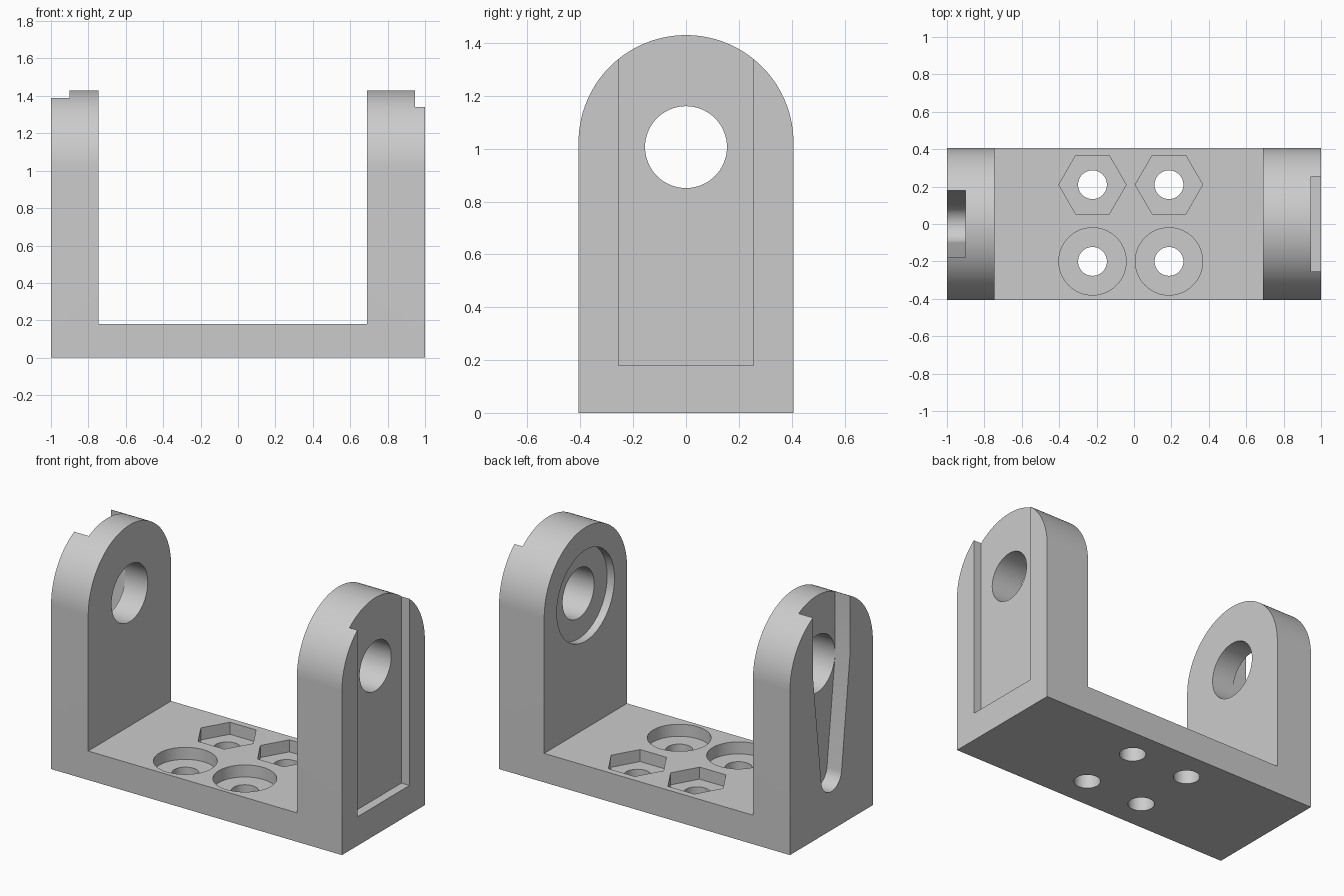
import bpy
import bmesh
from math import sin, cos, pi, radians

cube = bpy.data.objects.get("Cube")
if cube:
    bpy.data.objects.remove(cube, do_unlink=True)

HOLE_Z = 1.006   # axis shared by both arm holes
FLOOR_Z = 0.18   # top of the base plate


def arc(cx, cy, r, start=0.0, end=360.0, n=64):
    """Points along an arc; a full circle leaves out the repeated end point."""
    count = n if end - start >= 360 else n + 1
    angles = [radians(start + (end - start) * i / n) for i in range(count)]
    return [(cx + r * cos(a), cy + r * sin(a)) for a in angles]


def prism(name, profile, axis, lo, hi):
    """Extrude a 2D profile along x (y,z points), y (x,z points) or z (x,y points)."""
    place = {"x": lambda p, t: (t, p[0], p[1]),
             "y": lambda p, t: (p[0], t, p[1]),
             "z": lambda p, t: (p[0], p[1], t)}[axis]
    bm = bmesh.new()
    face = bm.faces.new([bm.verts.new(place(p, lo)) for p in profile])
    top = bmesh.ops.extrude_face_region(bm, geom=[face])["geom"]
    shift = place((0, 0), hi - lo)
    bmesh.ops.translate(bm, vec=shift,
                        verts=[v for v in top if isinstance(v, bmesh.types.BMVert)])
    bmesh.ops.recalc_face_normals(bm, faces=bm.faces)
    mesh = bpy.data.meshes.new(name)
    bm.to_mesh(mesh)
    bm.free()
    obj = bpy.data.objects.new(name, mesh)
    bpy.context.collection.objects.link(obj)
    return obj


def combine(target, cutter, operation="DIFFERENCE"):
    """Apply a boolean and discard the helper."""
    cutter.hide_render = True
    mod = target.modifiers.new("cut", "BOOLEAN")
    mod.operation = operation
    mod.solver = "EXACT"
    mod.object = cutter
    bpy.context.view_layer.objects.active = target
    bpy.ops.object.modifier_apply(modifier=mod.name)
    bpy.data.objects.remove(cutter, do_unlink=True)


# U-shaped bracket, trimmed to the arched side outline
u_profile = [(-1, 0), (1, 0), (1, 1.6), (0.69, 1.6), (0.69, FLOOR_Z),
             (-0.745, FLOOR_Z), (-0.745, 1.6), (-1, 1.6)]
bracket = prism("bracket", u_profile, "y", -0.6, 0.6)
arch = [(-0.407, -0.3), (0.407, -0.3)] + arc(0, 1.023, 0.407, 0, 180, 72)
combine(bracket, prism("arch_outline", arch, "x", -1.3, 1.3), "INTERSECT")

# Left arm: outer rectangular pocket, inner round recess, through hole
pocket = [(-0.255, FLOOR_Z), (0.255, FLOOR_Z), (0.255, 1.6), (-0.255, 1.6)]
combine(bracket, prism("pocket", pocket, "x", 0.945, 1.2))
combine(bracket, prism("recess", arc(0, HOLE_Z, 0.283), "x", 0.5, 0.74))
combine(bracket, prism("left_hole", arc(0, HOLE_Z, 0.155), "x", 0.6, 1.1))

# Right arm: tapered slot open at the top, wider through hole
slot = [(0.18, 1.6), (-0.18, 1.6), (-0.18, HOLE_Z)]
slot += arc(0, 0.34, 0.1, 187, 353, 32) + [(0.18, HOLE_Z)]
combine(bracket, prism("slot", slot, "x", -1.2, -0.9))
combine(bracket, prism("right_hole", arc(0, HOLE_Z, 0.178), "x", -0.95, -0.6))

# Base: hex nut seats at the back, round seats at the front, bolt holes
for x in (-0.222, 0.187):
    for y, sides in ((0.21, 6), (-0.2, 64)):
        combine(bracket, prism("seat", arc(x, y, 0.18, n=sides), "z", 0.105, 0.3))
        combine(bracket, prism("bolt_hole", arc(x, y, 0.077, n=48), "z", -0.1, 0.3))

# Material and shading
grey = bpy.data.materials.new("light_grey")
grey.use_nodes = True
colour = (0.6, 0.6, 0.6, 1)
grey.diffuse_color = colour
for node in grey.node_tree.nodes:
    if node.type == "BSDF_PRINCIPLED":
        node.inputs["Base Color"].default_value = colour
bracket.data.materials.clear()
bracket.data.materials.append(grey)
for poly in bracket.data.polygons:
    poly.material_index = 0

bpy.ops.object.select_all(action="DESELECT")
bracket.select_set(True)
bpy.context.view_layer.objects.active = bracket
bpy.ops.object.shade_smooth_by_angle(angle=radians(25))
